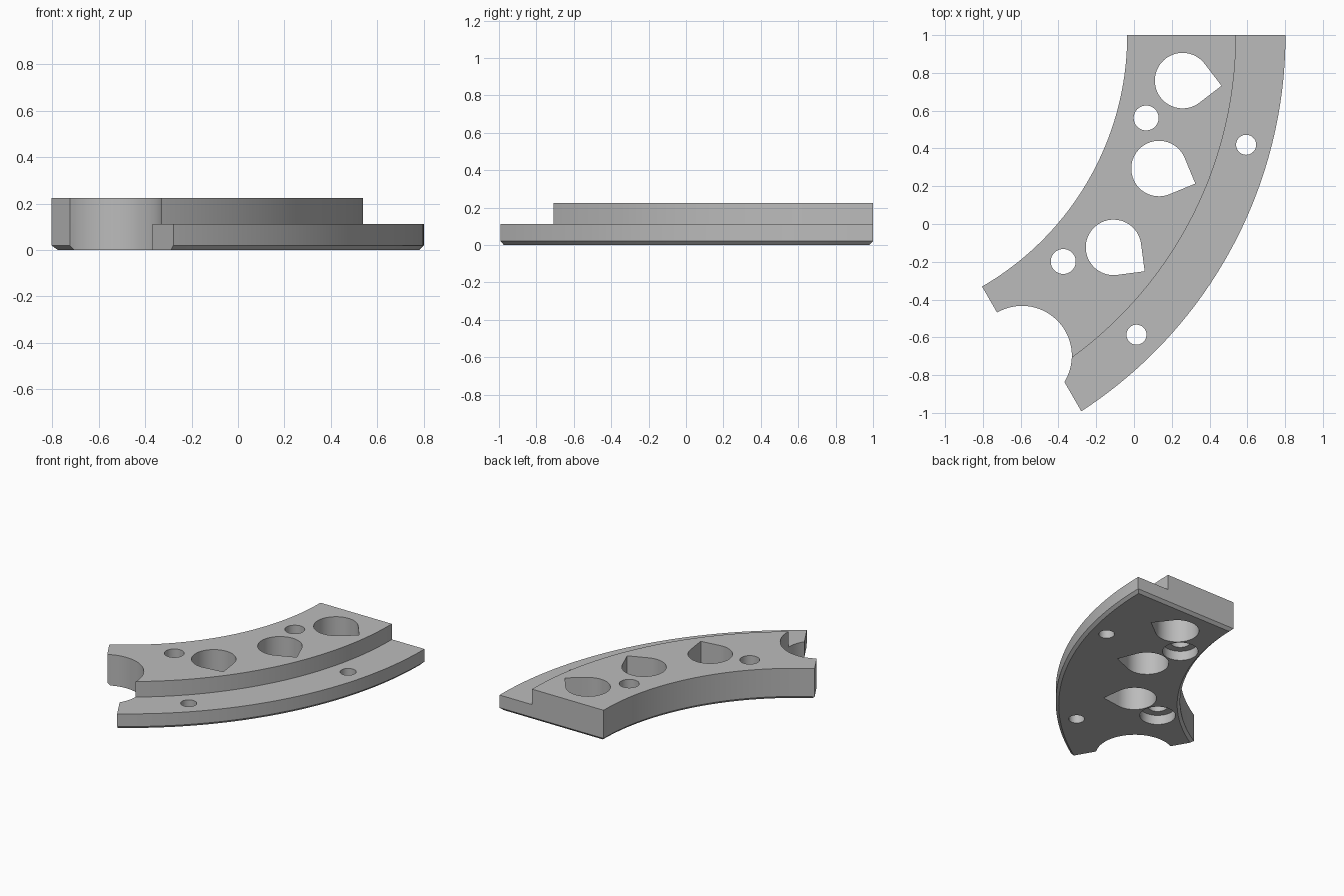
import bpy, bmesh
from math import cos, sin, radians, pi
from mathutils import Vector

if "Cube" in bpy.data.objects:
    bpy.data.objects.remove(bpy.data.objects["Cube"])

CENTRE = Vector((-1.573, 1.0))          # centre of the ring the segment belongs to
R_IN, R_STEP, R_OUT = 1.537, 2.113, 2.375
TOP, LEDGE, CHAMFER = 0.225, 0.112, 0.02
SWEEP = -60

grey = bpy.data.materials.new("grey")
grey.use_nodes = True
colour = (0.5, 0.5, 0.5, 1)
grey.diffuse_color = colour
grey.node_tree.nodes["Principled BSDF"].inputs["Base Color"].default_value = colour


def place(u, v, deg):
    """Point u along the ring radius at an angle, v sideways from it."""
    a = radians(deg)
    return CENTRE + Vector((u * cos(a) - v * sin(a), u * sin(a) + v * cos(a)))


def sector(r0, r1, a0, a1, n=64):
    angles = [a0 + (a1 - a0) * i / n for i in range(n + 1)]
    return [place(r0, 0, a) for a in reversed(angles)] + [place(r1, 0, a) for a in angles]


def circle(u, deg, r, n=48):
    return [place(u + r * cos(2 * pi * i / n), r * sin(2 * pi * i / n), deg) for i in range(n)]


def teardrop(u, deg, r, n=40):
    # Three quarters of a circle closed by a right-angled outward tip
    arc = [pi / 4 + 1.5 * pi * i / n for i in range(n + 1)]
    pts = [place(u + r * cos(t), r * sin(t), deg) for t in arc]
    return pts + [place(u + r * 2 ** 0.5, 0, deg)]


def prism(name, pts, z0, z1, chamfer=0):
    bm = bmesh.new()
    base = bm.faces.new([bm.verts.new((p.x, p.y, z0)) for p in pts])
    out = bmesh.ops.extrude_face_region(bm, geom=[base], use_keep_orig=True)
    moved = [g for g in out["geom"] if isinstance(g, bmesh.types.BMVert)]
    bmesh.ops.translate(bm, verts=moved, vec=(0, 0, z1 - z0))
    bmesh.ops.recalc_face_normals(bm, faces=bm.faces)
    if chamfer:
        rim = [e for e in bm.edges if all(abs(v.co.z - z0) < 1e-5 for v in e.verts)]
        bmesh.ops.bevel(bm, geom=rim, offset=chamfer, segments=1, affect='EDGES')
    mesh = bpy.data.meshes.new(name)
    bm.to_mesh(mesh)
    bm.free()
    mesh.materials.append(grey)
    obj = bpy.data.objects.new(name, mesh)
    bpy.context.collection.objects.link(obj)
    return obj


# Full-height segment with chamfered bottom rim
body = prism("ring_segment", sector(R_IN, R_OUT, 0, SWEEP), 0, TOP, CHAMFER)

# Lowered outer ledge
cutters = [prism("ledge_cutter", sector(R_STEP, R_OUT + 0.2, 6, SWEEP - 6), LEDGE, 0.4)]

# Round bite in the end, and the set-back end of the outer part
cutters.append(prism("bite_cutter", circle(1.96, SWEEP, 0.264, 80), -0.1, 0.4))
corners = [(1.96, -0.3), (2.7, -0.3), (2.7, 0.125), (1.96, 0.125)]
cutters.append(prism("end_cutter", [place(u, v, SWEEP) for u, v in corners], -0.1, 0.4))

# Teardrop windows
for deg in (-7.5, -22.5, -37.5):
    cutters.append(prism("teardrop_cutter", teardrop(1.846, deg, 0.147), -0.1, 0.4))

# Screw holes, the inner ones counterbored from below
for deg in (-15, -45):
    cutters.append(prism("inner_hole_cutter", circle(1.695, deg, 0.066), -0.1, 0.4))
    cutters.append(prism("counterbore_cutter", circle(1.695, deg, 0.12), -0.1, 0.07))
    cutters.append(prism("outer_hole_cutter", circle(2.243, deg, 0.053), -0.1, 0.4))

bpy.context.view_layer.objects.active = body
for cutter in cutters:
    cutter.hide_render = True
    cut = body.modifiers.new("cut", 'BOOLEAN')
    cut.operation, cut.solver, cut.object = 'DIFFERENCE', 'EXACT', cutter
    bpy.ops.object.modifier_apply(modifier=cut.name)
    bpy.data.objects.remove(cutter)

bpy.ops.object.select_all(action='DESELECT')
body.select_set(True)
bpy.ops.object.shade_smooth_by_angle(angle=radians(25))
